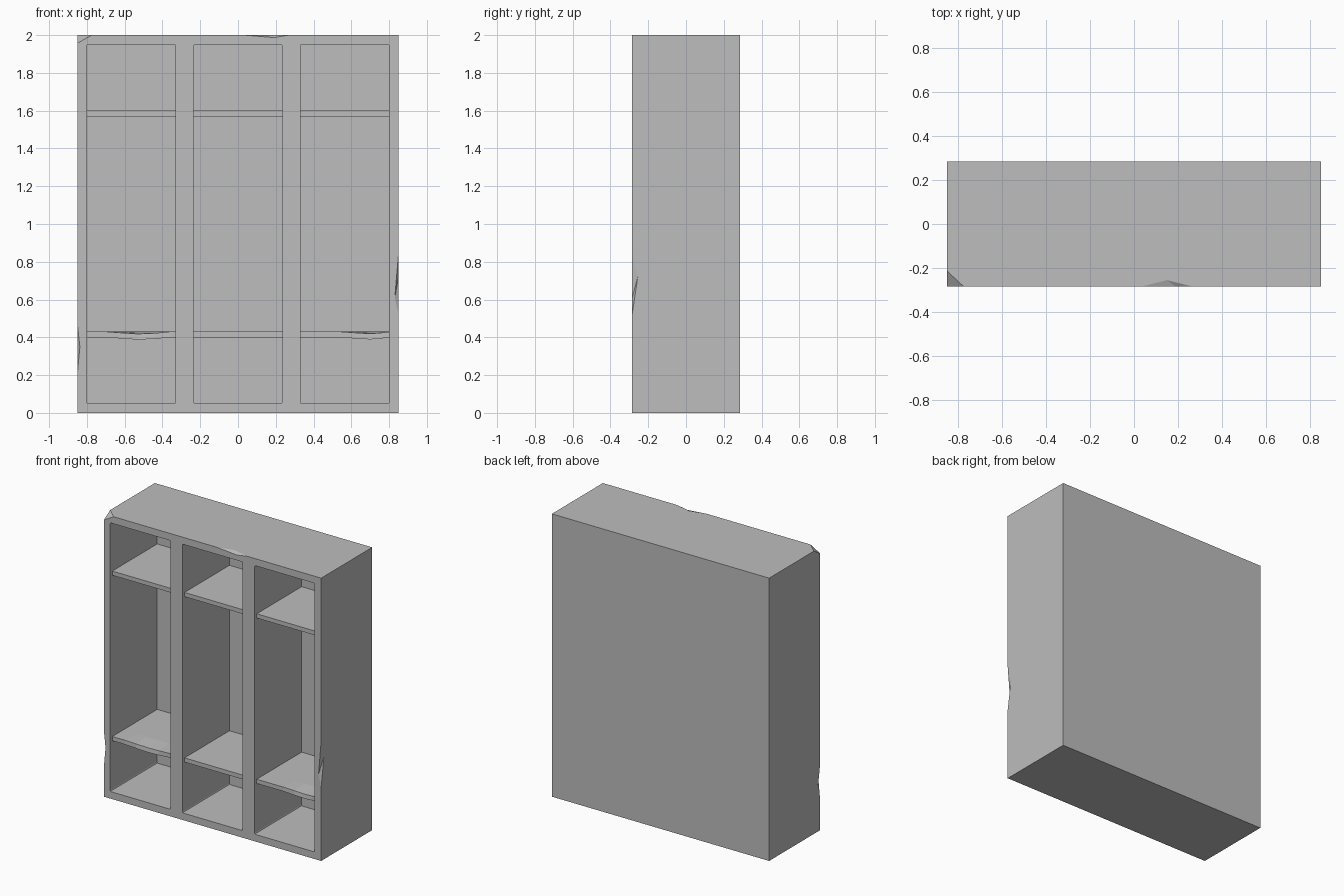
import bpy, bmesh
from mathutils import Vector

if "Cube" in bpy.data.objects:
    bpy.data.objects.remove(bpy.data.objects["Cube"], do_unlink=True)

grey = bpy.data.materials.new("plain grey")
grey.use_nodes = True
colour = (0.51, 0.51, 0.51, 1)
grey.diffuse_color = colour
grey.node_tree.nodes["Principled BSDF"].inputs["Base Color"].default_value = colour

W, D, H = 0.85, 0.285, 2.0            # half width, half depth, height
BACK, RIM = 0.24, 0.05                # inner back, top and bottom thickness
BAYS = ((-0.80, -0.33), (-0.235, 0.235), (0.33, 0.80))


def add_box(bm, lo, hi):
    lo, hi = Vector(lo), Vector(hi)
    verts = bmesh.ops.create_cube(bm, size=1)["verts"]
    for v in verts:
        v.co = [(a + b) / 2 + c * (b - a) for a, b, c in zip(lo, hi, v.co)]
    return verts


def add_hull(bm, points):
    verts = [bm.verts.new(p) for p in points]
    bmesh.ops.convex_hull(bm, input=verts)


def add_dent(bm, a, b, p, q, out):
    """Wedge that nicks edge a-b, reaching p and q on the two faces."""
    a, b, p, q, out = map(Vector, (a, b, p, q, out))
    reach = (p - q) * 0.15
    nudge = out * 0.002
    add_hull(bm, (a + nudge, b + nudge, p + reach, q - reach, (a + b) / 2 + out * 0.06))


def make_object(name, bm):
    bmesh.ops.recalc_face_normals(bm, faces=bm.faces)
    mesh = bpy.data.meshes.new(name)
    bm.to_mesh(mesh)
    bm.free()
    mesh.materials.append(grey)
    obj = bpy.data.objects.new(name, mesh)
    bpy.context.collection.objects.link(obj)
    return obj


# Cabinet body
bm = bmesh.new()
add_box(bm, (-W, -D, 0), (W, D, H))
cabinet = make_object("cabinet_body", bm)

# Open bays with slightly eased corners
bm = bmesh.new()
for x0, x1 in BAYS:
    verts = add_box(bm, (x0, -D - 0.1, RIM), (x1, BACK, H - RIM))
    deep = {e for v in verts for e in v.link_edges
            if abs(e.verts[0].co.y - e.verts[1].co.y) > 0.1}
    bmesh.ops.bevel(bm, geom=list(deep), offset=0.008, segments=2,
                    profile=0.5, affect='EDGES')

# Worn nicks on the outer edges
add_dent(bm, (0, -D, H), (0.29, -D, H), (0.15, -0.255, H), (0.19, -D, 1.987), (0, -1, 1))
add_dent(bm, (W, -D, 0.5), (W, -D, 0.88), (0.83, -D, 0.61), (W, -0.255, 0.72), (1, -1, 0))
add_dent(bm, (-W, -D, 0.18), (-W, -D, 0.5), (-0.837, -D, 0.35), (-W, -0.26, 0.31), (-1, -1, 0))

# Broken top corner
corner = Vector((-W, -D, H))
tips = [Vector(t) for t in ((-0.77, -D, H), (-W, -0.21, H), (-W, -D, 1.955))]
add_hull(bm, [corner + (t - corner) * 1.0 + Vector((-1, -1, 1)) * 0.001 for t in tips]
         + [corner + Vector((-1, -1, 1)) * 0.1])

cutter = make_object("bay_cutter", bm)
cutter.hide_render = True
cut = cabinet.modifiers.new("bays", 'BOOLEAN')
cut.operation, cut.solver, cut.object = 'DIFFERENCE', 'EXACT', cutter
bpy.context.view_layer.objects.active = cabinet
bpy.ops.object.modifier_apply(modifier=cut.name)
bpy.data.objects.remove(cutter, do_unlink=True)


def make_shelf(name, x0, x1, z, sag=()):
    """Board with an optional worn front edge; sag holds (x, drop) pairs."""
    stations = [(x0 - 0.004, 0), *sag, (x1 + 0.004, 0)]
    front, mid, back, top = -0.262, -0.14, BACK + 0.004, z + 0.03
    bm = bmesh.new()
    rings = []
    for x, drop in stations:
        section = ((front + drop * 0.6, z - drop), (front + drop, top - drop), (mid, top),
                   (back, top), (back, z), (mid, z))
        rings.append([bm.verts.new((x, y, h)) for y, h in section])
    for r, s in zip(rings, rings[1:]):
        for i in range(len(r)):
            j = (i + 1) % len(r)
            bm.faces.new((r[i], r[j], s[j], s[i]))
    bm.faces.new(rings[0])
    bm.faces.new(rings[-1])
    return make_object(name, bm)


# Shelves, the outer lower ones worn along the front
WEAR = {"right": ((-0.70, 0), (-0.62, 0.006), (-0.53, 0.012), (-0.44, 0.008), (-0.36, 0)),
        "left": ((0.54, 0), (0.62, 0.006), (0.70, 0.011), (0.76, 0.006))}
for side, (x0, x1) in zip(("right", "middle", "left"), BAYS):
    make_shelf(f"upper_shelf_{side}", x0, x1, 1.57)
    make_shelf(f"lower_shelf_{side}", x0, x1, 0.40, WEAR.get(side, ()))
